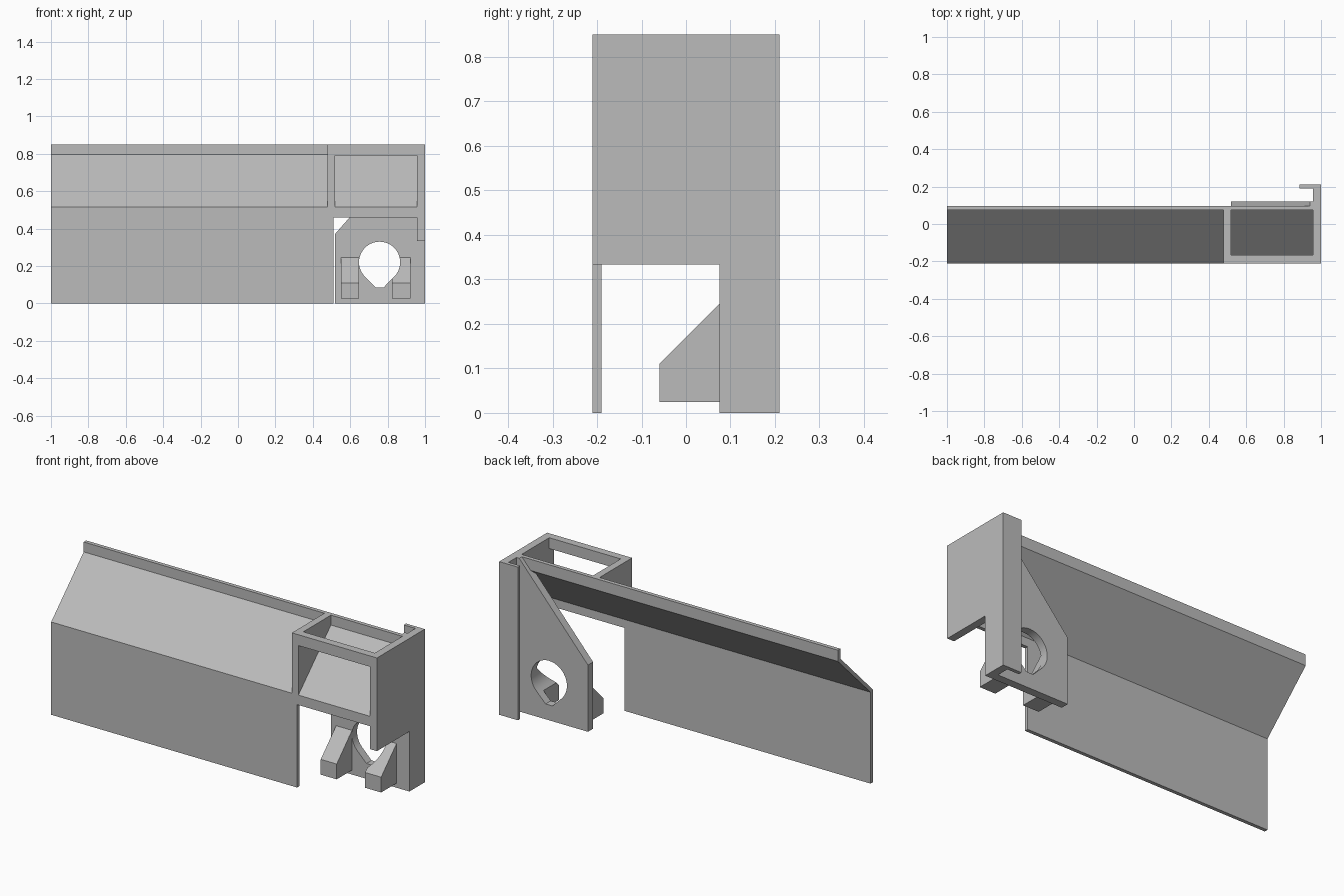
import bpy
import bmesh
from math import cos, sin, radians
from mathutils import Vector

cube = bpy.data.objects.get("Cube")
if cube:
    bpy.data.objects.remove(cube, do_unlink=True)

GREY = (0.5, 0.5, 0.5, 1.0)
grey = bpy.data.materials.new("plain grey")
grey.use_nodes = True
grey.diffuse_color = GREY
grey.node_tree.nodes["Principled BSDF"].inputs["Base Color"].default_value = GREY


def prism(name, profile, axis, start, end):
    """Extrude a closed profile: (y, z) points along x, or (x, z) points along y."""
    place = {"x": lambda p, t: (t, p[0], p[1]), "y": lambda p, t: (p[0], t, p[1])}[axis]
    bm = bmesh.new()
    face = bm.faces.new([bm.verts.new(place(p, start)) for p in profile])
    swept = bmesh.ops.extrude_face_region(bm, geom=[face])["geom"]
    shift = Vector(place((0, 0), end - start))
    bmesh.ops.translate(bm, vec=shift, verts=[v for v in swept if isinstance(v, bmesh.types.BMVert)])
    bmesh.ops.recalc_face_normals(bm, faces=bm.faces)
    mesh = bpy.data.meshes.new(name)
    bm.to_mesh(mesh)
    bm.free()
    mesh.materials.append(grey)
    obj = bpy.data.objects.new(name, mesh)
    bpy.context.collection.objects.link(obj)
    return obj


def box(name, x, y, z):
    return prism(name, [(x[0], z[0]), (x[1], z[0]), (x[1], z[1]), (x[0], z[1])], "y", *y)


FRONT, BACK, TOP = -0.21, 0.21, 0.85
BEND, LIP = 0.515, 0.795          # heights where the sheet folds
PLATE = 0.075                     # front of the mounting plate and lip
WALL = 0.957                      # inner face of the end wall

# Folded sheet: front skirt, sloped panel with its upright lip
box("front_skirt", (-1, 0.51), (FRONT, -0.19), (0, BEND - 0.008))
prism("sloped_panel", [(FRONT, BEND), (PLATE, LIP), (PLATE, TOP), (0.097, TOP),
                       (0.097, LIP - 0.007), (-0.19, BEND - 0.008), (FRONT, BEND - 0.008)],
      "x", -1, WALL)

# Open box frame
prism("frame_side", [(FRONT, BEND), (PLATE, LIP), (PLATE, TOP), (FRONT, TOP)], "x", 0.478, 0.518)
box("frame_top_bar", (0.518, WALL), (FRONT, -0.167), (0.79, TOP))
box("frame_bottom_bar", (0.51, WALL), (FRONT, -0.19), (0.46, BEND - 0.008))

# End wall with its long rear leg and return flange
prism("end_wall", [(FRONT, 0.333), (FRONT, TOP), (BACK, TOP), (BACK, 0), (PLATE, 0), (PLATE, 0.333)],
      "x", WALL, 1)
box("rear_flange", (0.885, WALL), (0.19, BACK), (0, TOP))

# Mounting plate with a slanted edge, and two wedge supports
drilled = [prism("mounting_plate", [(0.518, 0), (WALL, 0), (WALL, TOP), (0.94, TOP), (0.518, 0.37)],
                 "y", PLATE, 0.12)]
wedge = [(PLATE, 0.025), (-0.06, 0.025), (-0.06, 0.11), (PLATE, 0.245)]
for side, x in (("right", 0.55), ("left", 0.823)):
    drilled.append(prism(side + "_wedge_support", wedge, "x", x, x + 0.098))

# Drop-shaped hole with a blunt lower tip, cut through plate and supports
cx, cz, r = 0.757, 0.22, 0.11
drop = [(cx + r * cos(radians(a)), cz + r * sin(radians(a))) for a in range(-45, 226, 9)]
drop += [(cx - 0.021, 0.085), (cx + 0.021, 0.085)]
cutter = prism("hole_cutter", drop, "y", -0.15, 0.18)
cutter.hide_render = True
for obj in drilled:
    bpy.context.view_layer.objects.active = obj
    mod = obj.modifiers.new("hole", "BOOLEAN")
    mod.operation = "DIFFERENCE"
    mod.solver = "EXACT"
    mod.object = cutter
    bpy.ops.object.modifier_apply(modifier=mod.name)
bpy.data.objects.remove(cutter, do_unlink=True)

# Smooth the round of the hole, keep every real edge sharp
bpy.ops.object.select_all(action="DESELECT")
for obj in drilled:
    obj.select_set(True)
bpy.ops.object.shade_smooth_by_angle(angle=radians(20))
